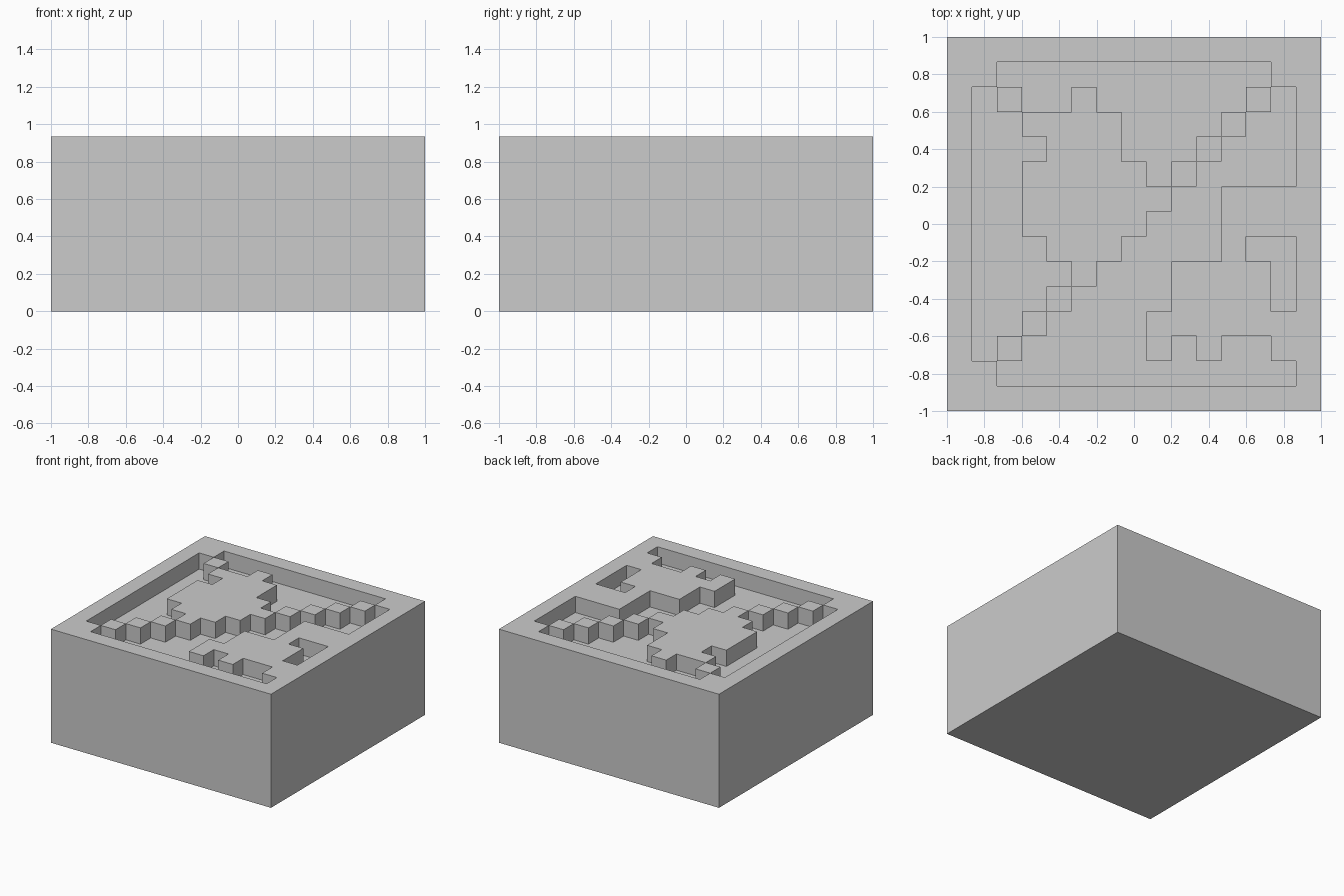
import bpy
import bmesh

default = bpy.data.objects.get("Cube")
if default:
    bpy.data.objects.remove(default, do_unlink=True)

# Layout of the carved top, back row first: '#' stays high, '.' is recessed
LAYOUT = [
    "###############",
    "##...........##",
    "#.#..#......#.#",
    "#..####....#..#",
    "#...###...#...#",
    "#..#####.#....#",
    "#..######..####",
    "#..#####...####",
    "#...###....#..#",
    "#....#...####.#",
    "#...#....####.#",
    "#..#....#######",
    "#.#.....#.#..##",
    "##............#",
    "###############",
]
N = len(LAYOUT)
CELL = 2 / N
HEIGHT = 7 * CELL


def is_recessed(face):
    c = face.calc_center_median()
    return LAYOUT[int((1 - c.y) / CELL)][int((c.x + 1) / CELL)] == "."


def extruded_verts(result):
    return [g for g in result["geom"] if isinstance(g, bmesh.types.BMVert)]


bm = bmesh.new()

# Top surface, one face per cell
bmesh.ops.create_grid(bm, x_segments=N, y_segments=N, size=1)
bmesh.ops.translate(bm, verts=bm.verts[:], vec=(0, 0, HEIGHT))
rim = [e for e in bm.edges if e.is_boundary]

# Recess, sunk one cell deep and opened at the top
pit = [f for f in bm.faces if is_recessed(f)]
sunk = extruded_verts(bmesh.ops.extrude_face_region(bm, geom=pit))
bmesh.ops.translate(bm, verts=sunk, vec=(0, 0, -CELL))
lids = [f for f in pit if f.is_valid]
bmesh.ops.delete(bm, geom=lids, context="FACES")

# Outer sides and underside
base = bmesh.ops.extrude_edge_only(bm, edges=rim)
bmesh.ops.translate(bm, verts=extruded_verts(base), vec=(0, 0, -HEIGHT))
bottom_edges = [g for g in base["geom"] if isinstance(g, bmesh.types.BMEdge)
                and all(v.co.z < CELL / 2 for v in g.verts)]
bmesh.ops.contextual_create(bm, geom=bottom_edges)
bmesh.ops.recalc_face_normals(bm, faces=bm.faces[:])

mesh = bpy.data.meshes.new("carved_block")
bm.to_mesh(mesh)
bm.free()

# Plain grey material
grey = bpy.data.materials.new("plain grey")
grey.use_nodes = True
color = (0.6, 0.6, 0.6, 1)
grey.diffuse_color = color
grey.node_tree.nodes["Principled BSDF"].inputs["Base Color"].default_value = color
mesh.materials.append(grey)

block = bpy.data.objects.new("carved_block", mesh)
bpy.context.collection.objects.link(block)
